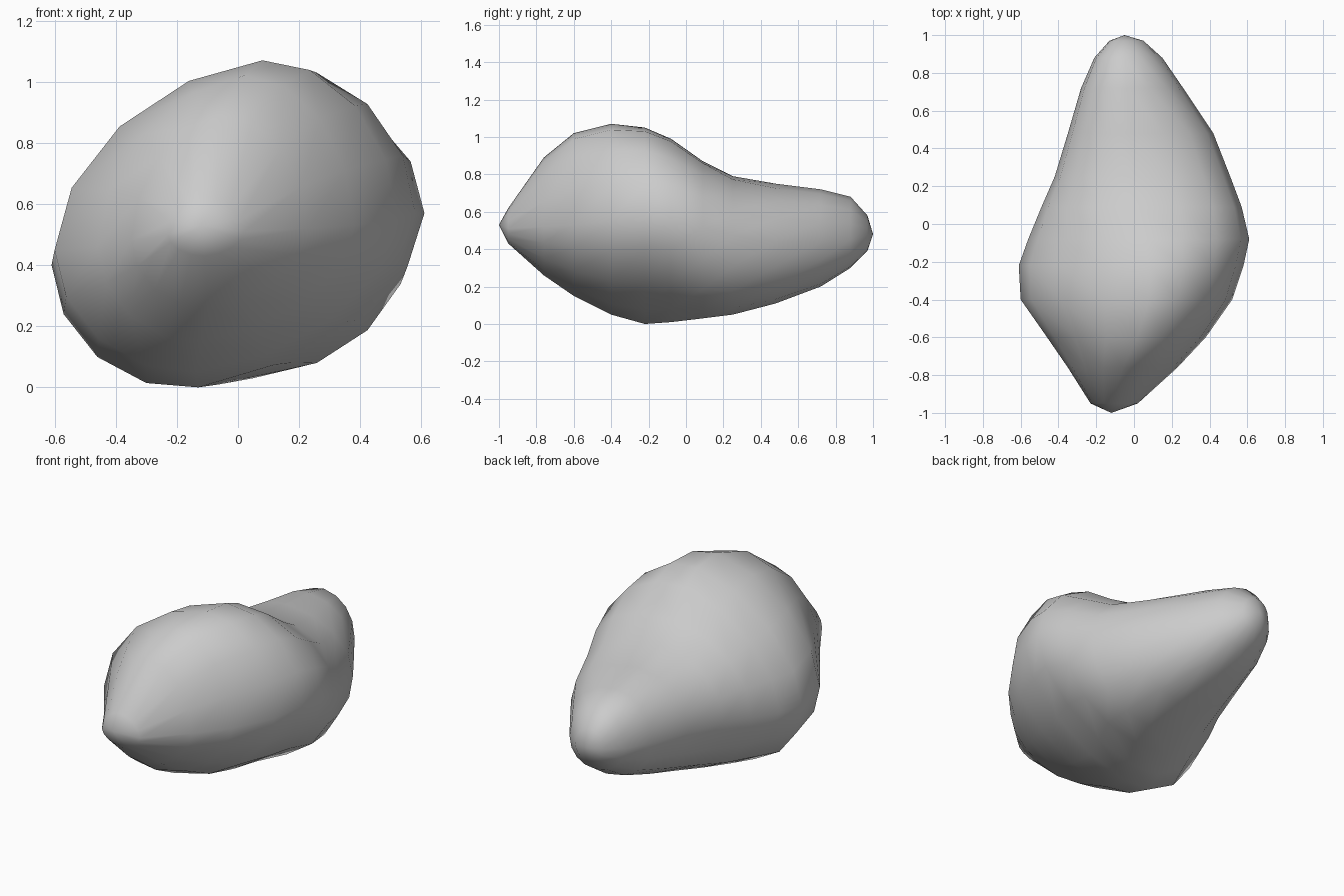
import bpy
import bmesh
from math import cos, sin, tau

# Remove the default cube
default_cube = bpy.data.objects.get("Cube")
if default_cube:
    bpy.data.objects.remove(default_cube, do_unlink=True)

SEGMENTS = 16
FRONT_TIP = (-0.12, -1.0, 0.53)
BACK_TIP = (-0.05, 1.0, 0.48)

# Stations along the stone: y, then (x, z) of the left, right, top and bottom extremes
STATIONS = [
    (-0.95, (-0.23, 0.50), (0.02, 0.51), (-0.12, 0.62), (-0.11, 0.43)),
    (-0.76, (-0.35, 0.48), (0.23, 0.52), (-0.06, 0.89), (-0.10, 0.26)),
    (-0.60, (-0.46, 0.46), (0.38, 0.53), (0.02, 1.02), (-0.12, 0.15)),
    (-0.40, (-0.60, 0.45), (0.52, 0.55), (0.08, 1.07), (-0.14, 0.05)),
    (-0.22, (-0.61, 0.40), (0.58, 0.57), (0.08, 1.05), (-0.13, 0.00)),
    (-0.08, (-0.56, 0.41), (0.61, 0.57), (0.06, 0.99), (-0.06, 0.01)),
    (0.09, (-0.49, 0.43), (0.57, 0.52), (0.02, 0.87), (0.05, 0.03)),
    (0.25, (-0.42, 0.44), (0.51, 0.47), (0.00, 0.79), (0.10, 0.05)),
    (0.48, (-0.35, 0.45), (0.42, 0.44), (-0.02, 0.75), (0.08, 0.11)),
    (0.72, (-0.28, 0.46), (0.26, 0.44), (-0.04, 0.72), (0.02, 0.20)),
    (0.88, (-0.21, 0.47), (0.15, 0.45), (-0.05, 0.68), (-0.02, 0.30)),
    (0.97, (-0.13, 0.48), (0.05, 0.47), (-0.05, 0.58), (-0.04, 0.39)),
]


def signed_power(value, power):
    return abs(value) ** power * (1 if value >= 0 else -1)


def ring_point(station, angle):
    """Point on a skewed rounded section passing through its four extremes."""
    y, left, right, top, bottom = station
    # Body sections are slightly pinched, tail sections a little fuller
    fullness = 1.85 if y < 0 else 2.1
    u = signed_power(cos(angle), 2 / fullness)
    v = signed_power(sin(angle), 2 / fullness)
    side = right if u >= 0 else left
    cap = top if v >= 0 else bottom
    # The section centre lies on the line between the side extremes
    centre_x = cap[0]
    blend = (centre_x - left[0]) / (right[0] - left[0])
    centre_z = left[1] + (right[1] - left[1]) * blend
    x = centre_x + abs(u) * (side[0] - centre_x)
    z = centre_z + abs(u) * (side[1] - centre_z) + abs(v) * (cap[1] - centre_z)
    return x, y, z


# Stone body: loft the sections and close both ends at their tips
bm = bmesh.new()
rings = [
    [bm.verts.new(ring_point(station, tau * i / SEGMENTS)) for i in range(SEGMENTS)]
    for station in STATIONS
]
front_tip = bm.verts.new(FRONT_TIP)
back_tip = bm.verts.new(BACK_TIP)
for i in range(SEGMENTS):
    j = (i + 1) % SEGMENTS
    for near, far in zip(rings, rings[1:]):
        bm.faces.new((near[i], near[j], far[j], far[i]))
    bm.faces.new((front_tip, rings[0][j], rings[0][i]))
    bm.faces.new((back_tip, rings[-1][i], rings[-1][j]))
bmesh.ops.recalc_face_normals(bm, faces=bm.faces)
for face in bm.faces:
    face.smooth = True

mesh = bpy.data.meshes.new("stone")
bm.to_mesh(mesh)
bm.free()

# Plain grey stone colour
grey = (0.6, 0.6, 0.6, 1.0)
material = bpy.data.materials.new("stone_grey")
material.use_nodes = True
material.diffuse_color = grey
shader = next(n for n in material.node_tree.nodes if n.type == "BSDF_PRINCIPLED")
shader.inputs["Base Color"].default_value = grey
mesh.materials.append(material)

stone = bpy.data.objects.new("stone", mesh)
bpy.context.collection.objects.link(stone)
